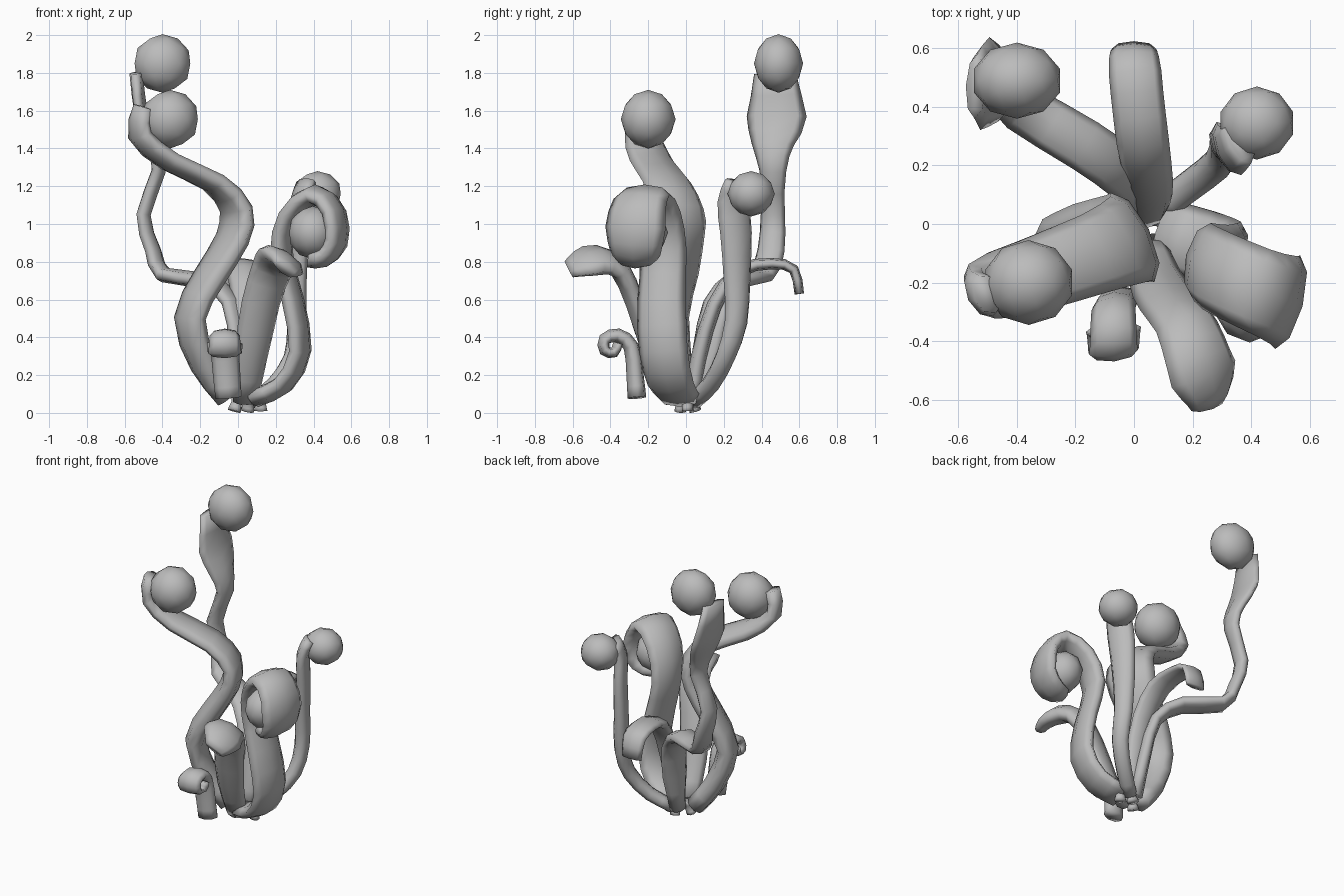
import bpy, bmesh, math
from mathutils import Vector

cube = bpy.data.objects.get("Cube")
if cube:
    bpy.data.objects.remove(cube, do_unlink=True)

grey = bpy.data.materials.new("soft grey")
grey.use_nodes = True
grey.diffuse_color = (0.5, 0.5, 0.5, 1)
grey.node_tree.nodes["Principled BSDF"].inputs["Base Color"].default_value = (0.5, 0.5, 0.5, 1)

SIDES = 8
STEPS = 2


def finish(bm, name):
    """Turn a bmesh into a smooth shaded object."""
    bmesh.ops.recalc_face_normals(bm, faces=bm.faces)
    for face in bm.faces:
        face.smooth = True
    mesh = bpy.data.meshes.new(name)
    bm.to_mesh(mesh)
    bm.free()
    mesh.materials.append(grey)
    obj = bpy.data.objects.new(name, mesh)
    bpy.context.collection.objects.link(obj)


def smooth_path(points):
    """Catmull-Rom curve through the control points."""
    pts = [Vector(p) for p in points]
    pts = [2 * pts[0] - pts[1]] + pts + [2 * pts[-1] - pts[-2]]
    path = []
    for a, b, c, d in zip(pts, pts[1:], pts[2:], pts[3:]):
        for step in range(STEPS):
            t = step / STEPS
            path.append(b + (c - a) * t / 2 + (2 * a - 5 * b + 4 * c - d) * t * t / 2
                        + (3 * b - a - 3 * c + d) * t ** 3 / 2)
    path.append(pts[-2])
    return path


def spread(values, t):
    """Value at t (0 to 1) along evenly spaced values."""
    t *= len(values) - 1
    k = min(int(t), len(values) - 2)
    return values[k] + (values[k + 1] - values[k]) * (t - k)


def frond(name, points, side_start, side_end, widths, depths):
    """Flattened stalk swept along a path, with widths and depths spread from base to tip
    and the width direction turning from side_start to side_end."""
    path = smooth_path(points)
    bm = bmesh.new()
    rings = []
    last = len(path) - 1
    for i, p in enumerate(path):
        tangent = (path[min(i + 1, last)] - path[max(i - 1, 0)]).normalized()
        across = Vector(side_start).lerp(Vector(side_end), i / last)
        across = (across - tangent * across.dot(tangent)).normalized()
        out = tangent.cross(across)
        width, depth = spread(widths, i / last), spread(depths, i / last)
        ring = []
        for s in range(SIDES):
            angle = math.tau * s / SIDES
            ring.append(bm.verts.new(p + across * math.cos(angle) * width / 2
                                     + out * math.sin(angle) * depth / 2))
        rings.append(ring)
    for low, high in zip(rings, rings[1:]):
        for s in range(SIDES):
            n = (s + 1) % SIDES
            bm.faces.new((low[s], low[n], high[n], high[s]))
    bm.faces.new(rings[0])
    bm.faces.new(rings[-1])
    finish(bm, name)


def bulb(name, centre, size):
    """Low-poly rounded bulb."""
    bm = bmesh.new()
    bmesh.ops.create_icosphere(bm, subdivisions=2, radius=1)
    bmesh.ops.scale(bm, vec=size, verts=bm.verts)
    bmesh.ops.translate(bm, vec=centre, verts=bm.verts)
    finish(bm, name)


# Tall wavy stalk, stepping out to the back right and then up
frond("tall_stalk",
      [(.03, .05, .06), (.01, .11, .33), (-.03, .17, .58), (-.17, .27, .7), (-.39, .4, .73),
       (-.45, .45, .86), (-.5, .46, 1.05), (-.42, .46, 1.28), (-.45, .46, 1.42),
       (-.51, .48, 1.57), (-.54, .47, 1.8)],
      (.5, .85, 0), (.05, 1, 0), [.1, .18, .18, .18, .16, .14, .12, .2, .33, .22], [.09, .08, .07])
bulb("tall_bulb", (-.4, .49, 1.85), (.155, .13, .155))

# S-shaped stalk on the front right
frond("bent_stalk",
      [(-.06, -.02, .08), (-.18, -.06, .25), (-.255, -.1, .5), (-.15, -.07, .72), (-.03, -.05, .92),
       (-.01, -.05, 1.08), (-.13, -.1, 1.22), (-.36, -.18, 1.33), (-.52, -.23, 1.47), (-.5, -.24, 1.62)],
      (.45, -.9, 0), (.45, -.9, 0), [.14, .24, .3, .34, .28, .24, .14], [.13, .14, .11, .1])
bulb("bent_bulb", (-.36, -.2, 1.555), (.155, .145, .155))

# Slim stalk on the back left
frond("slim_stalk",
      [(.07, .04, .06), (.19, .13, .15), (.29, .21, .3), (.31, .265, .48), (.31, .27, .7),
       (.32, .265, .95), (.33, .25, 1.12), (.36, .28, 1.22)],
      (-.4, .9, 0), (-.4, .9, 0), [.1, .11, .14, .19, .17], [.08, .1, .08])
bulb("slim_bulb", (.42, .345, 1.16), (.13, .125, .12))

# Broad stalk on the front left, hooked over and under its bulb
frond("hooded_stalk",
      [(.09, -.03, .08), (.24, -.08, .15), (.33, -.12, .33), (.29, -.13, .6), (.23, -.12, .85),
       (.28, -.16, 1.05), (.41, -.22, 1.155), (.51, -.26, 1.06), (.52, -.27, .9), (.45, -.27, .82),
       (.37, -.27, .82)],
      (-.25, -.95, 0), (-.25, -.95, 0), [.24, .26, .27, .25, .28, .29, .33, .26, .14], [.1, .11, .1])
bulb("hooded_bulb", (.395, -.25, .955), (.13, .155, .14))

# Leaf folding over at the back
frond("back_leaf",
      [(.04, .03, .06), (.05, .07, .3), (.05, .15, .57), (.03, .28, .75), (.01, .45, .79),
       (0, .57, .76), (0, .6, .63)],
      (1, 0, 0), (1, 0, 0), [.12, .16, .18, .18, .15], [.09, .08, .06, .05])

# Leaf folding over and tilting at the front
frond("front_leaf",
      [(.04, -.07, .06), (.07, -.18, .3), (.12, -.27, .58), (.18, -.35, .76), (.22, -.46, .81),
       (.25, -.56, .79), (.25, -.62, .76)],
      (.95, .3, 0), (.75, .15, -.65), [.14, .2, .22, .27, .14], [.08, .1, .12, .06])

# Small curled sprout
frond("curled_sprout",
      [(-.05, -.26, .08), (-.06, -.27, .2), (-.07, -.29, .35), (-.07, -.36, .41), (-.07, -.43, .39),
       (-.07, -.43, .33), (-.07, -.38, .32), (-.07, -.36, .37)],
      (1, .1, 0), (1, .1, 0), [.14, .16, .19], [.1, .07, .05])

# Root stubs under the cluster
for number, (x, y) in enumerate([(-.02, -.03), (.05, .05), (.12, .01)]):
    frond("root_stub_%d" % number,
          [(x, y, .01), (x * .9 + .01, y * .8, .05), (x * .7 + .02, y * .5, .1)],
          (1, -.5, 0), (1, -.5, 0), [.08, .06, .1], [.06, .06])
